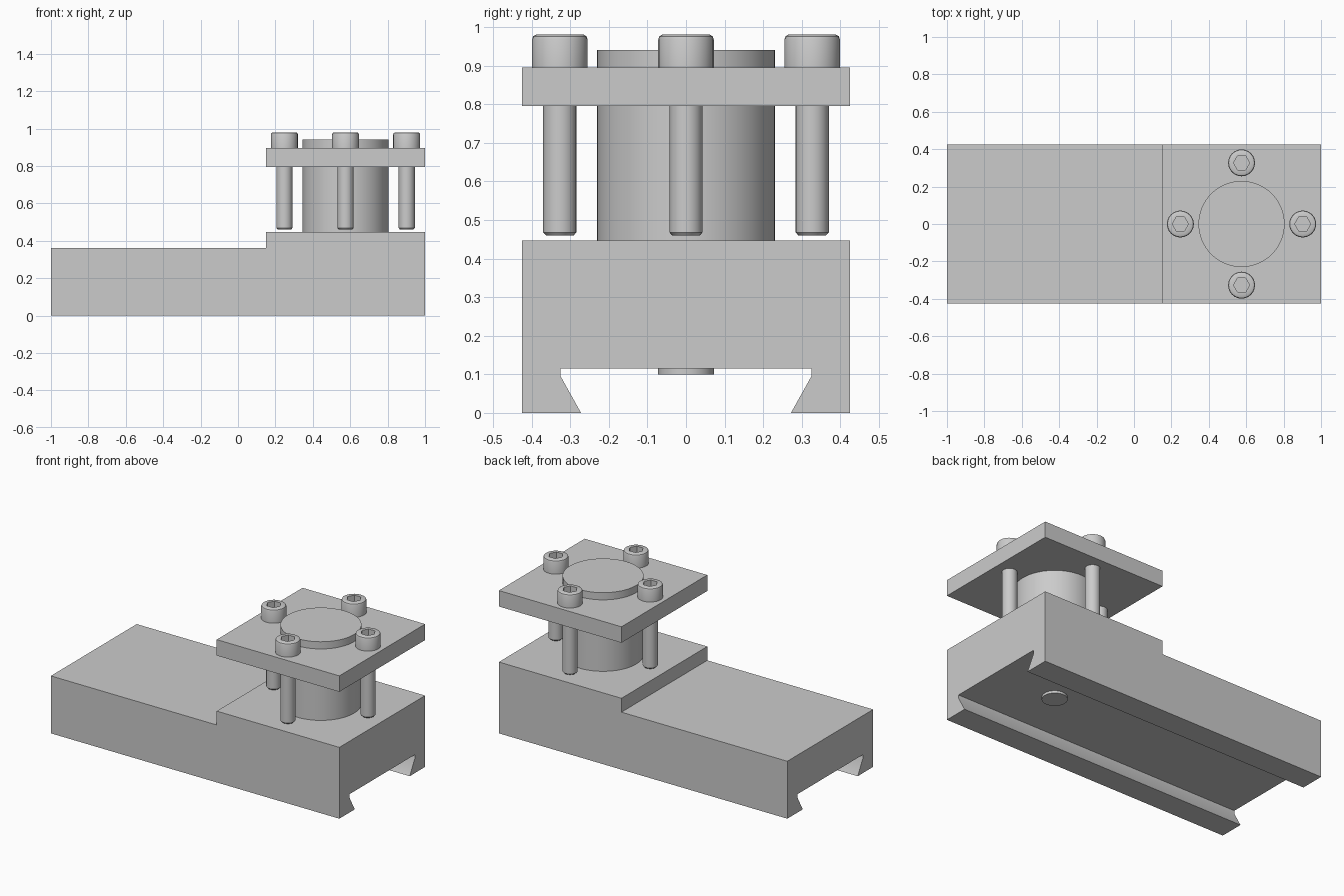
import bpy
import bmesh
from math import cos, sin, pi, radians

default = bpy.data.objects.get("Cube")
if default:
    bpy.data.objects.remove(default, do_unlink=True)

HALF = 0.425            # half width of the rail and the plates
TOWER_X = 0.575         # centre of the clamp tower
SCREW_OFFSET = 0.327    # screw distance from the tower centre


def make_object(name, bm):
    mesh = bpy.data.meshes.new(name)
    bm.to_mesh(mesh)
    bm.free()
    obj = bpy.data.objects.new(name, mesh)
    bpy.context.collection.objects.link(obj)
    bpy.ops.object.select_all(action='DESELECT')
    obj.select_set(True)
    bpy.context.view_layer.objects.active = obj
    bpy.ops.object.shade_smooth_by_angle(angle=radians(35))
    return obj


def extrude_profile(name, profile, x0, x1):
    """Extrude a closed (y, z) outline along x."""
    bm = bmesh.new()
    face = bm.faces.new([bm.verts.new((x0, y, z)) for y, z in profile])
    moved = bmesh.ops.extrude_face_region(bm, geom=[face])["geom"]
    verts = [v for v in moved if isinstance(v, bmesh.types.BMVert)]
    bmesh.ops.translate(bm, verts=verts, vec=(x1 - x0, 0, 0))
    bmesh.ops.recalc_face_normals(bm, faces=bm.faces)
    return make_object(name, bm)


def plate(name, z0, z1):
    outline = [(-HALF, z0), (HALF, z0), (HALF, z1), (-HALF, z1)]
    return extrude_profile(name, outline, TOWER_X - HALF, TOWER_X + HALF)


def lathe(name, rings, segments, inward=False):
    """Stack (radius, z, is_hexagon) rings around z and cap both ends."""
    bm = bmesh.new()
    loops = []
    for radius, z, is_hexagon in rings:
        loop = []
        for i in range(segments):
            a = 2 * pi * i / segments
            r = radius
            if is_hexagon:
                r *= cos(pi / 6) / cos(a % (pi / 3) - pi / 6)
            loop.append(bm.verts.new((r * cos(a), r * sin(a), z)))
        loops.append(loop)
    for low, high in zip(loops, loops[1:]):
        for i in range(segments):
            j = (i + 1) % segments
            bm.faces.new((low[i], low[j], high[j], high[i]))
    bm.faces.new(loops[0][::-1])
    bm.faces.new(loops[-1])
    if inward:
        bmesh.ops.reverse_faces(bm, faces=bm.faces)
    return make_object(name, bm)


# Dovetail rail: half outline, mirrored across y
half_outline = [(0.325, 0.115), (0.325, 0.095), (0.272, 0),
                (HALF, 0), (HALF, 0.36)]
outline = half_outline + [(-y, z) for y, z in reversed(half_outline)]
extrude_profile("dovetail_rail", outline, -1, 1)

# Clamp plates
plate("lower_plate", 0.36, 0.447)
plate("upper_plate", 0.795, 0.895)

# Central spindle with a thin pin reaching into the channel, faces inward
spindle = lathe("spindle", [(0.072, 0.1, False), (0.072, 0.4, False),
                            (0.23, 0.4, False), (0.23, 0.94, False)],
                64, inward=True)
spindle.location.x = TOWER_X

# Socket head screws around the spindle
screw_rings = [
    (0.036, 0.46, False), (0.043, 0.468, False), (0.043, 0.895, False),
    (0.072, 0.895, False), (0.072, 0.968, False), (0.069, 0.976, False),
    (0.062, 0.98, False), (0.043, 0.98, True), (0.043, 0.935, True),
]
for side, angle in (("left", 0), ("back", 90), ("right", 180), ("front", 270)):
    screw = lathe(side + "_screw", screw_rings, 24)
    a = radians(angle)
    screw.location = (TOWER_X + SCREW_OFFSET * cos(a), SCREW_OFFSET * sin(a), 0)
